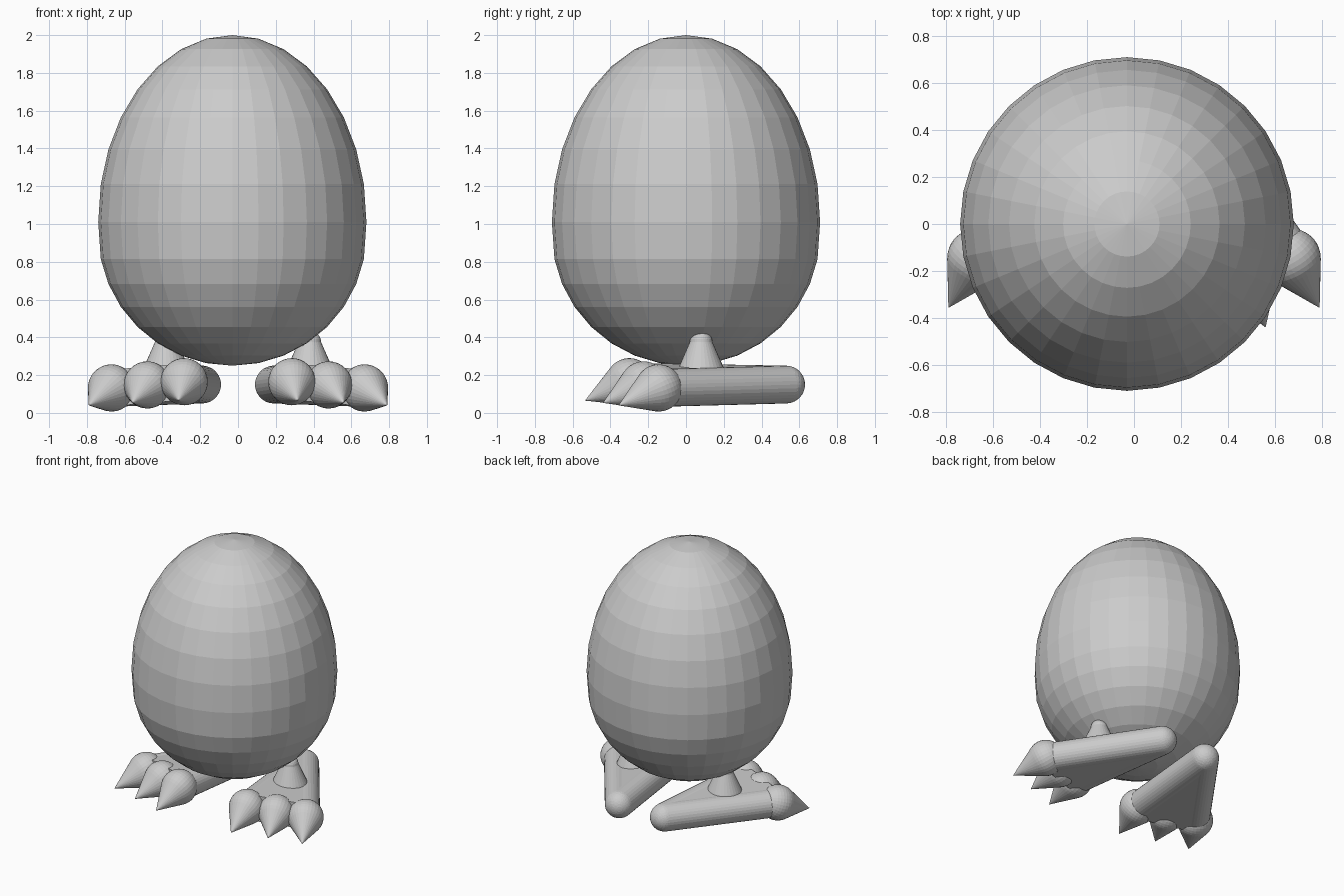
import bpy, bmesh, math
from mathutils import Vector, Matrix

if "Cube" in bpy.data.objects:
    bpy.data.objects.remove(bpy.data.objects["Cube"])

grey = bpy.data.materials.new("light grey")
grey.diffuse_color = (0.6, 0.6, 0.6, 1)
grey.use_nodes = True
grey.node_tree.nodes["Principled BSDF"].inputs["Base Color"].default_value = grey.diffuse_color


def finish(name, bm):
    bmesh.ops.recalc_face_normals(bm, faces=bm.faces)
    mesh = bpy.data.meshes.new(name)
    bm.to_mesh(mesh)
    bm.free()
    mesh.materials.append(grey)
    ob = bpy.data.objects.new(name, mesh)
    bpy.context.collection.objects.link(ob)
    return ob


def lathe(name, profile, origin, axis=Vector((0, 0, 1)), seg=32):
    """Revolve (radius, height) points around an axis through origin."""
    rot = axis.to_track_quat('Z', 'Y').to_matrix().to_4x4()
    bm = bmesh.new()
    rings = []
    for r, h in profile:
        if r < 1e-5:
            rings.append([bm.verts.new((0, 0, h))])
        else:
            rings.append([bm.verts.new((r * math.cos(a), r * math.sin(a), h))
                          for a in (2 * math.pi * i / seg for i in range(seg))])
    for a, b in zip(rings, rings[1:]):
        for i in range(seg):
            j = (i + 1) % seg
            if len(a) == 1:
                bm.faces.new((a[0], b[j], b[i]))
            elif len(b) == 1:
                bm.faces.new((a[i], a[j], b[0]))
            else:
                bm.faces.new((a[i], a[j], b[j], b[i]))
    bm.transform(Matrix.Translation(origin) @ rot)
    return finish(name, bm)


def arc(r, start, end, n, h=0):
    """Arc profile, angles measured from the bottom pole."""
    out = []
    for i in range(n + 1):
        t = math.radians(start + (end - start) * i / n)
        out.append((r * math.sin(t), h - r * math.cos(t)))
    return out


def toe(name, centre, tip, r=0.125):
    # ball with a claw cone leaving it tangentially
    d = tip - centre
    dist = d.length
    tangent = 180 - math.degrees(math.acos(r / dist))
    lathe(name, arc(r, 0, tangent, 12) + [(0, dist)], centre, d)


def capsule(name, a, b, r=0.1):
    d = b - a
    lathe(name, arc(r, 0, 90, 8) + arc(r, 90, 180, 8, d.length), a, d)


# Egg body: taller above the widest ring than below it
egg = []
for k in range(17):
    t = math.pi * k / 16
    z = 1.02 + 0.98 * math.cos(t) if k < 8 else 0.95 + 0.70 * math.cos(t)
    egg.append((0.71 * math.sin(t), 1.01 if k == 8 else z))
lathe("egg_body", egg, Vector((-0.03, 0, 0)))

# Feet and legs, mirrored left and right
toes = [("inner", (0.285, -0.30, 0.165), (0.315, -0.535, 0.065)),
        ("middle", (0.48, -0.225, 0.148), (0.56, -0.44, 0.053)),
        ("outer", (0.67, -0.145, 0.132), (0.79, -0.357, 0.04))]

for side, s in (("left", -1), ("right", 1)):
    def P(p):
        return Vector((s * p[0], p[1], p[2]))

    # Toe balls with claws
    for label, c, tip in toes:
        toe(f"{side}_{label}_toe", P(c), P(tip))

    # Rounded bars along the foot edges
    heel, inner, outer = P((0.19, 0.53, 0.15)), P(toes[0][1]), P(toes[2][1])
    capsule(f"{side}_outer_foot_bar", heel, outer)
    capsule(f"{side}_inner_foot_bar", heel, inner)

    # Flat triangular sole between the bars
    bm = bmesh.new()
    up = Vector((0, 0, 0.097))
    top = [bm.verts.new(p + up) for p in (heel, inner, outer)]
    low = [bm.verts.new(p - up) for p in (heel, inner, outer)]
    bm.faces.new(top)
    bm.faces.new(low[::-1])
    for i in range(3):
        j = (i + 1) % 3
        bm.faces.new((top[i], low[i], low[j], top[j]))
    finish(f"{side}_foot_plate", bm)

    # Short flared leg with a rounded top
    lathe(f"{side}_leg", [(0, 0.2), (0.135, 0.2), (0.115, 0.25), (0.062, 0.37)]
          + arc(0.06, 90, 180, 6, 0.375), P((0.38, 0.08, 0)))
